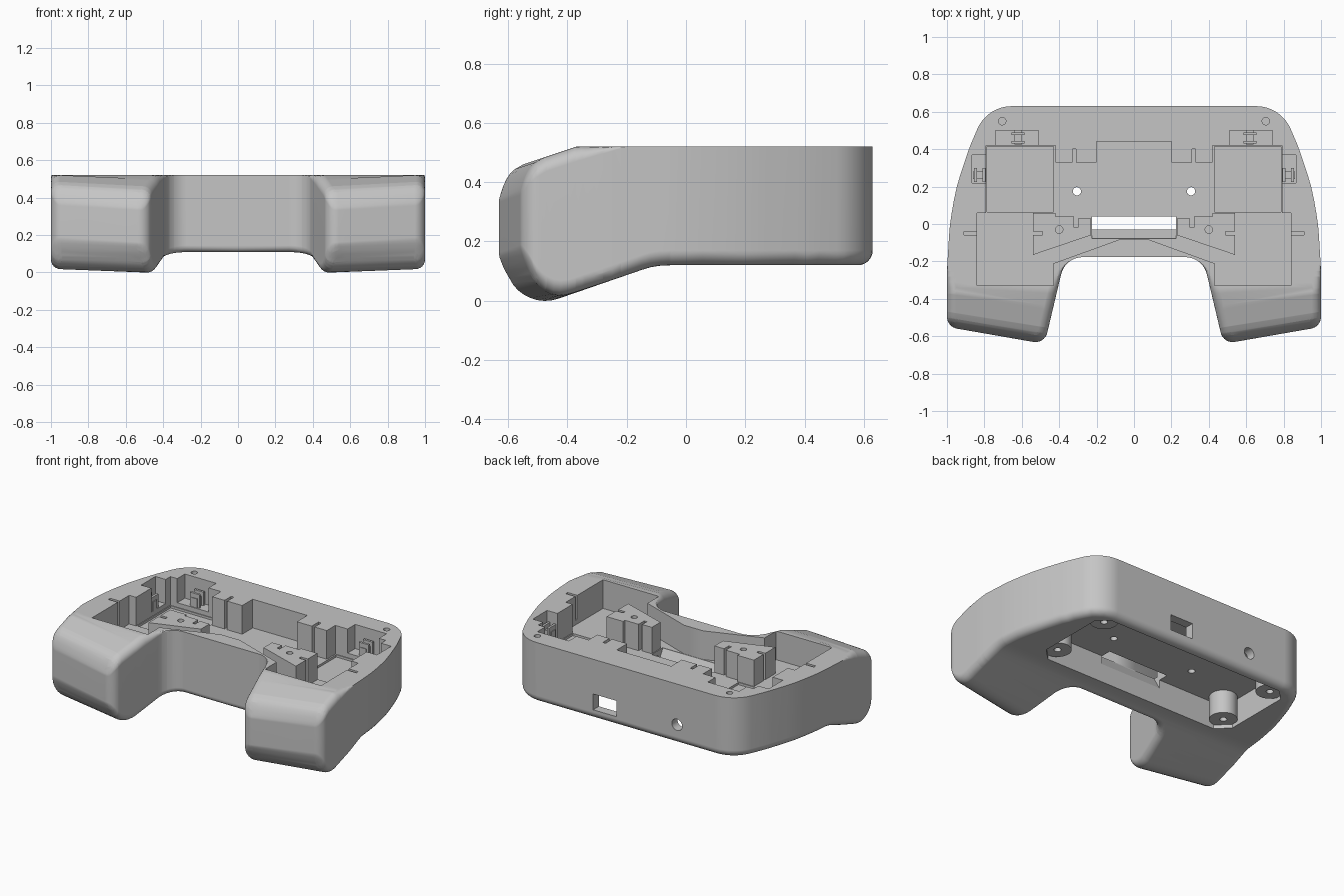
import bpy, bmesh, math
from mathutils import Vector, Matrix

cube = bpy.data.objects.get("Cube")
if cube:
    bpy.data.objects.remove(cube, do_unlink=True)

GREY = (0.56, 0.56, 0.56, 1)
grey = bpy.data.materials.new("shell_grey")
grey.use_nodes = True
grey.diffuse_color = GREY
grey.node_tree.nodes["Principled BSDF"].inputs["Base Color"].default_value = GREY


def clamp(v):
    return max(0.0, min(1.0, v))


def interp(table, v):
    if v <= table[0][0]:
        return table[0][1]
    for (a, p), (b, q) in zip(table, table[1:]):
        if v <= b:
            return p + (q - p) * (v - a) / (b - a)
    return table[-1][1]


def make(name, bm):
    bmesh.ops.recalc_face_normals(bm, faces=bm.faces)
    mesh = bpy.data.meshes.new(name)
    bm.to_mesh(mesh)
    bm.free()
    mesh.materials.append(grey)
    obj = bpy.data.objects.new(name, mesh)
    bpy.context.collection.objects.link(obj)
    return obj


def prisms(name, polys, z0, z1, matrix=None):
    """Upright prisms, all in one object."""
    bm = bmesh.new()
    for poly in polys:
        face = bm.faces.new([bm.verts.new((x, y, z0)) for x, y in poly])
        ext = bmesh.ops.extrude_face_region(bm, geom=[face], use_keep_orig=True)
        for v in ext["geom"]:
            if isinstance(v, bmesh.types.BMVert):
                v.co.z = z1
    if matrix:
        bm.transform(matrix)
    return make(name, bm)


def rect(x0, x1, y0, y1):
    return [(x0, y0), (x1, y0), (x1, y1), (x0, y1)]


def disc(x, y, r, n=24):
    return [(x + r * math.cos(math.tau * i / n), y + r * math.sin(math.tau * i / n)) for i in range(n)]


def both(*polys):
    return list(polys) + [[(-x, y) for x, y in p] for p in polys]


def whole(half):
    return half + [(-x, y) for x, y in reversed(half)]


def bake(obj):
    bpy.context.view_layer.update()
    dg = bpy.context.evaluated_depsgraph_get()
    mesh = bpy.data.meshes.new_from_object(obj.evaluated_get(dg))
    obj.modifiers.clear()
    obj.data = mesh


def cut(obj, cutter):
    mod = obj.modifiers.new("cut", "BOOLEAN")
    mod.operation, mod.solver, mod.object = "DIFFERENCE", "EXACT", cutter
    bake(obj)
    bpy.data.objects.remove(cutter, do_unlink=True)


# Plan outline: corner points with fillet radii, from the back to the front
corners = [(0, .63, 0), (.785, .63, .2), (.88, .41, 1), (.95, .2, 1), (.985, 0, 1), (1, -.25, 1),
           (1, -.55, .065), (.478, -.641, .065), (.368, -.177, .12), (0, -.177, 0)]
half = []
for i in range(1, len(corners) - 1):
    a, b, c = (Vector(corners[k][:2]) for k in (i - 1, i, i + 1))
    r = corners[i][2]
    u, v = (a - b).normalized(), (c - b).normalized()
    ang = u.angle(v)
    mid = b + (u + v).normalized() * r / math.sin(ang / 2)
    start = b + u * r / math.tan(ang / 2) - mid
    end = b + v * r / math.tan(ang / 2) - mid
    sweep = math.atan2(start.x * end.y - start.y * end.x, start.dot(end))
    n = max(2, math.ceil(abs(sweep) / math.radians(9)))
    for k in range(n + 1):
        half.append(tuple(mid + Matrix.Rotation(sweep * k / n, 2) @ start))
outline = [Vector(p) for p in whole(half)]
count = len(outline)


def inset(d):
    ring = []
    for i, p in enumerate(outline):
        e1 = (p - outline[i - 1]).normalized()
        e2 = (outline[(i + 1) % count] - p).normalized()
        n1, n2 = Vector((e1.y, -e1.x)), Vector((e2.y, -e2.x))
        ring.append(p + (n1 + n2) * d / (1 + n1.dot(n2)))
    return ring


def edge_distance(p):
    best = 9.0
    for i, b in enumerate(outline):
        a = outline[i - 1]
        ab = b - a
        best = min(best, (p - a - ab * clamp((p - a).dot(ab) / ab.length_squared)).length_squared)
    return math.sqrt(best)


def rounding(d, r):
    return 0.0 if d >= r else r - math.sqrt(max(0, r * r - (r - d) ** 2))


# Underside heights along the depth, round below the grip ends
under = [(-.63, .11)]
for k in range(9):
    turn = math.radians(-61 + 10 * k)
    under.append((-.475 + .14 * math.sin(turn), .14 - .14 * math.cos(turn)))
under += [(-.15, .104), (-.12, .113), (-.09, .118), (-.05, .12)]
# Upper side: a straight slope, less a drop near the grip ends
slope = [(-.67, .42), (-.37, .52)]
drop = [(-.63, .05), (-.615, .03), (-.6, .017), (-.58, .007), (-.55, 0)]

# Shell: flat sheet with inset rings, sliced across, then raised into two sides
bm = bmesh.new()
rings = [[bm.verts.new((p.x, p.y, 0)) for p in inset(d)] for d in (0, .002, .007, .015, .025, .038, .05)]
for outer, inner in zip(rings, rings[1:]):
    for i in range(count):
        bm.faces.new((outer[i - 1], outer[i], inner[i], inner[i - 1]))
bm.faces.new(rings[-1])
slices = [((0, c), (0, 1)) for c in (-.37, -.34, -.31, -.28, -.25, -.22, -.2, -.15, -.12, -.09, -.05)]
for c in [s for s, z in under if -.6 < s < -.42] + [-.58, -.55]:
    slices += [((.5, c), (-.16, 1)), ((-.5, c), (.16, 1))]
slices.append(((0, 0), (1, 0)))
for co, no in slices:
    bmesh.ops.bisect_plane(bm, geom=bm.verts[:] + bm.edges[:] + bm.faces[:], dist=1e-5,
                           plane_co=(*co, 0), plane_no=(*no, 0))
bmesh.ops.triangulate(bm, faces=bm.faces[:])
ext = bmesh.ops.extrude_face_region(bm, geom=bm.faces[:], use_keep_orig=True)
raised = {g for g in ext["geom"] if isinstance(g, bmesh.types.BMVert)}
for v in bm.verts:
    x, y = v.co.xy
    d = edge_distance(v.co.xy)
    skew = .16 * (abs(x) - .5)
    if v in raised:
        v.co.z = interp(slope, y) - rounding(d, .05 * clamp((-.2 - y) / .17))
        if y < -.37:
            v.co.z -= interp(drop, y - skew)
    else:
        front = clamp((-.25 - y) / .3)
        v.co.z = interp(under, y - skew * front) + .4 * skew * front + rounding(d, .05)
shell = make("shell", bm)

# Upper cavity with slots, stick bays and sensor pockets
cavity = [(.2, .44), (.2, .33), (.31, .33), (.31, .4), (.33, .4), (.33, .33), (.42, .33), (.42, .42),
          (.79, .42), (.79, .06), (.84, .06), (.84, -.33), (.43, -.33), (.43, -.21), (.07, -.08)]
cut(shell, prisms("cavity_cutter", [whole(cavity)], .33, .7))
cut(shell, prisms("bay_cutter", both(rect(.43, .785, .065, .415)), .315, .5))
cut(shell, prisms("sensor_cutter", both(rect(.51, .74, .4, .5), rect(.77, .865, .22, .37)), .36, .7))
cut(shell, prisms("tab_cutter", both(rect(.82, .91, -.06, -.04)), .36, .7))

# Bottom battery recess and screw holes
cut(shell, prisms("recess_cutter", [whole([(.66, .57), (.73, .5), (.73, .05), (.65, -.03)])], -.2, .3))
cut(shell, prisms("plate_hole_cutter", both(disc(.305, .175, .022)), .2, .4))
cut(shell, prisms("corner_hole_cutter", both(disc(.705, .55, .02)), .42, .7))

# Cable slot with a ramp at its front, drawn as a side profile and run across
across = Matrix(((0, 0, 1, 0), (1, 0, 0, 0), (0, 1, 0, 0), (0, 0, 0, 1)))
ramp = [(.04, .4), (-.078, .4), (-.078, .325), (-.028, .24), (.04, .24)]
cut(shell, prisms("slot_cutter", [ramp], -.225, .225, across))

# Rear switch window and round socket
cut(shell, prisms("window_cutter", [rect(.07, .24, .5, .7)], .185, .29))
tilt = Matrix.Translation((-.375, 0, .25)) @ Matrix.Rotation(-math.pi / 2, 4, "X")
cut(shell, prisms("socket_cutter", [disc(0, 0, .038)], .5, .7, tilt))

# Raised mounting blocks beside the cable slot
block = [(.23, .03), (.3, .03), (.3, -.02), (.32, -.02), (.32, .04), (.42, .04), (.42, .06),
         (.54, .06), (.54, -.04), (.49, -.04), (.49, -.06), (.54, -.06), (.54, -.165), (.23, -.06)]
blocks = prisms("mounting_blocks", both(block), .31, .505)
cut(blocks, prisms("block_hole_cutter", both(disc(.4, -.03, .02)), .36, .6))

# Saddles and short shafts in the sensor pockets
prisms("sensor_saddles", both(rect(.585, .655, .43, .445), rect(.585, .655, .475, .49),
                              rect(.795, .81, .225, .3), rect(.84, .855, .225, .3)), .35, .45)
prisms("sensor_shafts", both(rect(.6, .64, .425, .499), rect(.79, .862, .24, .28)), .35, .42)

# Screw bosses in the recess corners
bosses = prisms("screw_bosses", both(disc(.65, .06, .085, 32), disc(.65, .495, .085, 32)), .145, .31)
cut(bosses, prisms("boss_hole_cutter", both(disc(.65, .06, .022), disc(.65, .495, .022)), .05, .25))

bpy.ops.object.select_all(action="DESELECT")
for obj in (shell, blocks, bosses):
    obj.select_set(True)
bpy.context.view_layer.objects.active = shell
bpy.ops.object.shade_smooth_by_angle(angle=math.radians(30))
weighted = shell.modifiers.new("weighted_normals", "WEIGHTED_NORMAL")
weighted.keep_sharp = True
